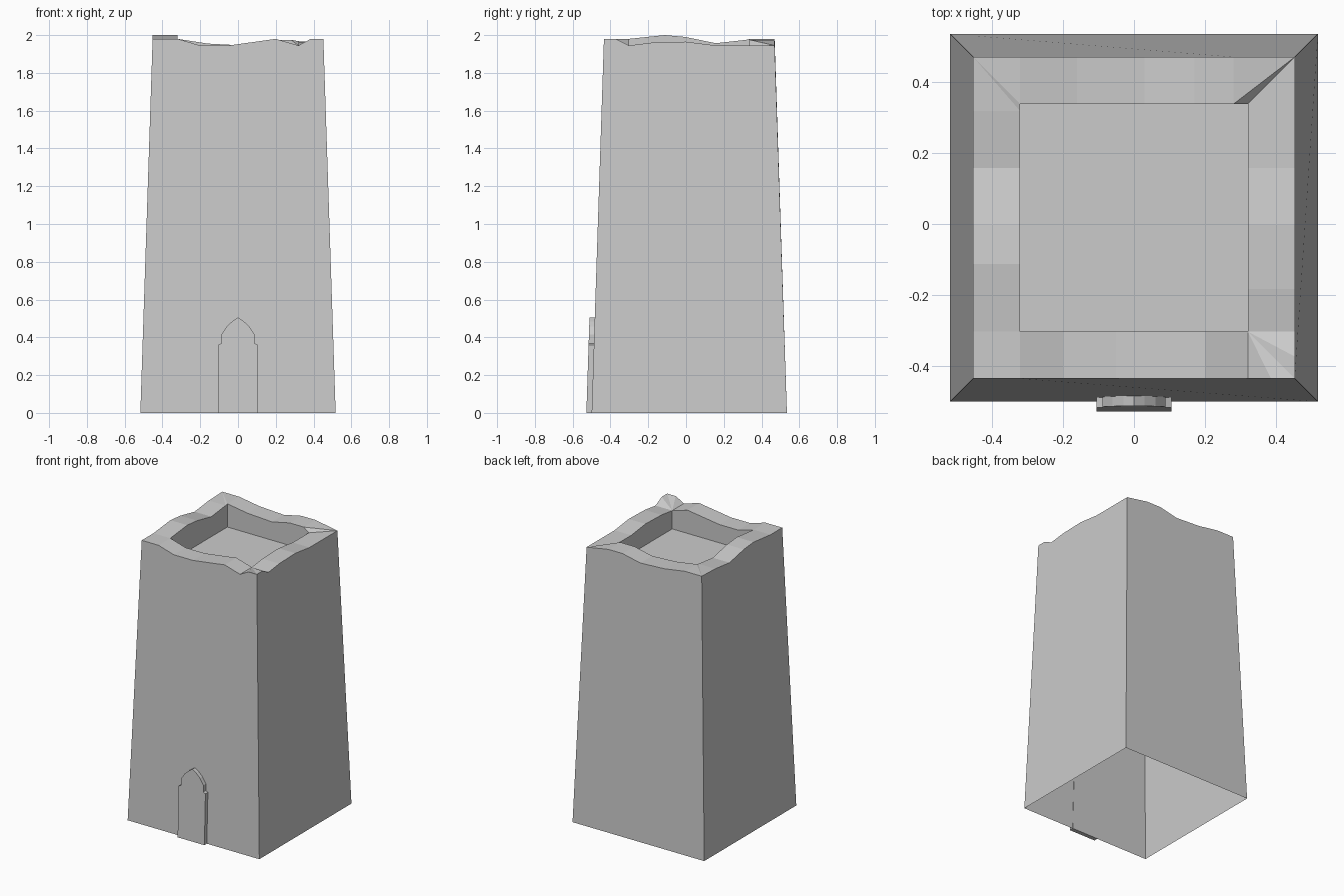
import bpy
import bmesh

cube = bpy.data.objects.get("Cube")
if cube:
    bpy.data.objects.remove(cube, do_unlink=True)

BASE, TOP, PIT = 0.517, 0.452, 0.32   # half widths
HEIGHT, FLOOR, SHIFT = 1.98, 1.815, 0.0175

stone = bpy.data.materials.new("grey stone")
stone.use_nodes = True
colour = (0.6, 0.6, 0.6, 1)
stone.diffuse_color = colour
stone.node_tree.nodes["Principled BSDF"].inputs["Base Color"].default_value = colour


def finish(bm, name):
    bmesh.ops.recalc_face_normals(bm, faces=bm.faces)
    mesh = bpy.data.meshes.new(name)
    bm.to_mesh(mesh)
    bm.free()
    mesh.materials.append(stone)
    obj = bpy.data.objects.new(name, mesh)
    bpy.context.collection.objects.link(obj)
    return obj


# Broken rim: (position along the side, height), walking round from front left
front = [(-TOP, 1.98), (-PIT, 1.98), (-.2, 1.945), (-.05, 1.945),
         (.2, 1.98), (PIT, 1.945), (.385, 1.98)]
right = [(-TOP, 1.98), (-.39, 1.98), (-PIT, 1.945), (-.2, 1.96),
         (-.02, 1.965), (.14, 1.945)]
back = [(-TOP, 1.945), (-.28, 1.975), (-.17, 1.975), (-.03, 1.945),
        (.16, 1.955), (PIT, 1.98)]
left = [(-TOP, 1.98), (-.3, 1.975), (-.14, 1.957), (.02, 1.99),
        (.13, 2.0), (PIT, 1.98)]


def turn(x, y, quarter):
    for _ in range(quarter):
        x, y = -y, x
    return x, y + SHIFT


def clamp(t):
    return max(-PIT, min(PIT, t))


# Tower walls, rim and sunken roof
bm = bmesh.new()
outer, inner, floor, starts, known = [], [], [], [], {}
for q, side in enumerate((front, right, back, left)):
    starts.append(len(outer))
    for t, z in side:
        outer.append(bm.verts.new((*turn(t, -TOP, q), z)))
        x, y = turn(clamp(t), -PIT, q)
        key = (round(x, 3), round(y, 3))
        if key not in known:
            # The ruined front right corner sinks on its inner side
            low = 1.945 if x > 0.3 and y < -0.3 else z
            known[key] = (bm.verts.new((x, y, low)), bm.verts.new((x, y, FLOOR)))
        inner.append(known[key][0])
        floor.append(known[key][1])

base = [bm.verts.new((*turn(-BASE, -BASE, q), 0)) for q in range(4)]
count = len(outer)
for q in range(4):
    end = starts[q + 1] if q < 3 else count
    edge = [outer[i % count] for i in range(starts[q], end + 1)]
    bm.faces.new([base[q], base[(q + 1) % 4]] + edge[::-1])
for i in range(count):
    j = (i + 1) % count
    if inner[i] is inner[j]:
        bm.faces.new((outer[i], outer[j], inner[i]))
    else:
        bm.faces.new((outer[i], outer[j], inner[j]))
        bm.faces.new((outer[i], inner[j], inner[i]))
        bm.faces.new((inner[i], inner[j], floor[j], floor[i]))
bm.faces.new(list(dict.fromkeys(floor)))
finish(bm, "tower")

# Pointed door, leaning with the front wall
half = [(.105, 0), (.105, .36), (.088, .368), (.088, .415), (.06, .458), (.03, .485)]
outline = half + [(0, .505)] + [(-x, z) for x, z in half[::-1]]


def wall_y(z):
    return SHIFT - BASE + (BASE - TOP) * z / HEIGHT


bm = bmesh.new()
rings = [[bm.verts.new((x, wall_y(z) + d, z)) for x, z in outline]
         for d in (-0.028, 0.002)]
for ring in rings:
    bm.faces.new(ring)
for i in range(len(outline)):
    j = (i + 1) % len(outline)
    bm.faces.new((rings[0][i], rings[0][j], rings[1][j], rings[1][i]))
finish(bm, "door")
